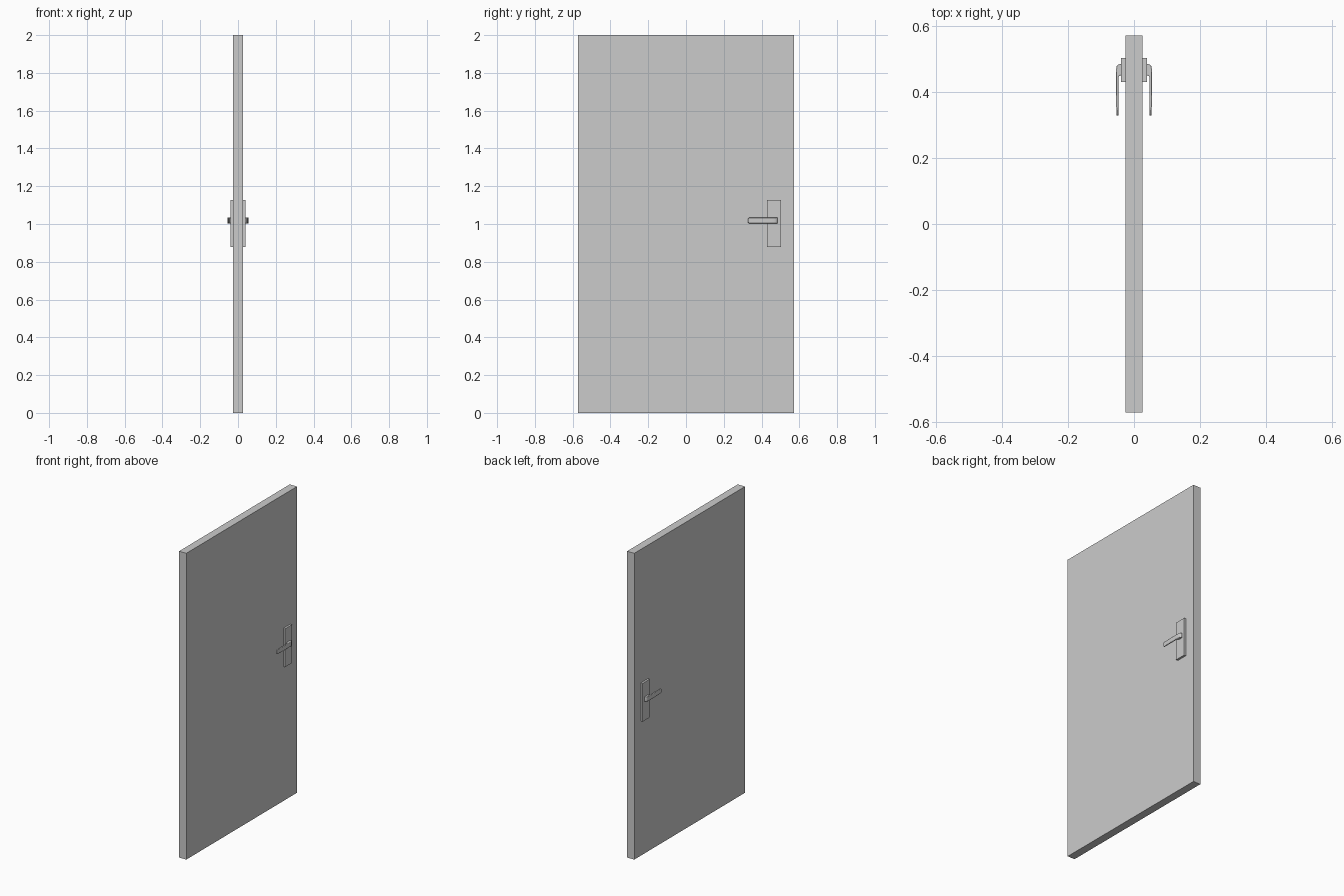
import bpy, bmesh
from mathutils import Matrix, Vector

if "Cube" in bpy.data.objects:
    bpy.data.objects.remove(bpy.data.objects["Cube"])


def make_object(name, bm):
    bmesh.ops.recalc_face_normals(bm, faces=bm.faces)
    mesh = bpy.data.meshes.new(name)
    bm.to_mesh(mesh)
    bm.free()
    obj = bpy.data.objects.new(name, mesh)
    bpy.context.collection.objects.link(obj)
    return obj


def box(name, lo, hi):
    lo, hi = Vector(lo), Vector(hi)
    bm = bmesh.new()
    bmesh.ops.create_cube(bm, size=1, matrix=Matrix.Translation((lo + hi) / 2)
                          @ Matrix.Diagonal((hi - lo).to_4d()))
    return make_object(name, bm)


def mirror_x(obj):
    obj.modifiers.new("both_sides", 'MIRROR').use_axis[0] = True


# Door leaf
box("door_panel", (-0.026, -0.571, 0), (0.026, 0.571, 2))

# Backing plates on both faces
mirror_x(box("handle_plate", (0.026, 0.43, 0.878), (0.039, 0.502, 1.128)))

# Lever: bent plan profile extruded upwards
profile = [(0.037, 0.483), (0.044, 0.484), (0.049, 0.482), (0.0525, 0.477),
           (0.0545, 0.467), (0.055, 0.45), (0.055, 0.40), (0.053, 0.328),
           (0.0465, 0.328), (0.0472, 0.40), (0.0468, 0.445), (0.0445, 0.449),
           (0.037, 0.45)]
bm = bmesh.new()
face = bm.faces.new([bm.verts.new((x, y, 1.003)) for x, y in profile])
top = bmesh.ops.extrude_face_region(bm, geom=[face])["geom"]
bmesh.ops.translate(bm, vec=(0, 0, 0.031),
                    verts=[g for g in top if isinstance(g, bmesh.types.BMVert)])
# Rounded tip corners
tip = [e for e in bm.edges if all(v.co.y < 0.33 for v in e.verts)
       and abs(e.verts[0].co.z - e.verts[1].co.z) < 1e-4]
bmesh.ops.bevel(bm, geom=tip, offset=0.008, segments=3, profile=0.5,
                affect='EDGES')
lever = make_object("lever_handle", bm)
bevel = lever.modifiers.new("soft_edges", 'BEVEL')
bevel.width, bevel.segments = 0.0025, 2
mirror_x(lever)
bpy.context.view_layer.objects.active = lever
lever.select_set(True)
bpy.ops.object.shade_smooth_by_angle()
